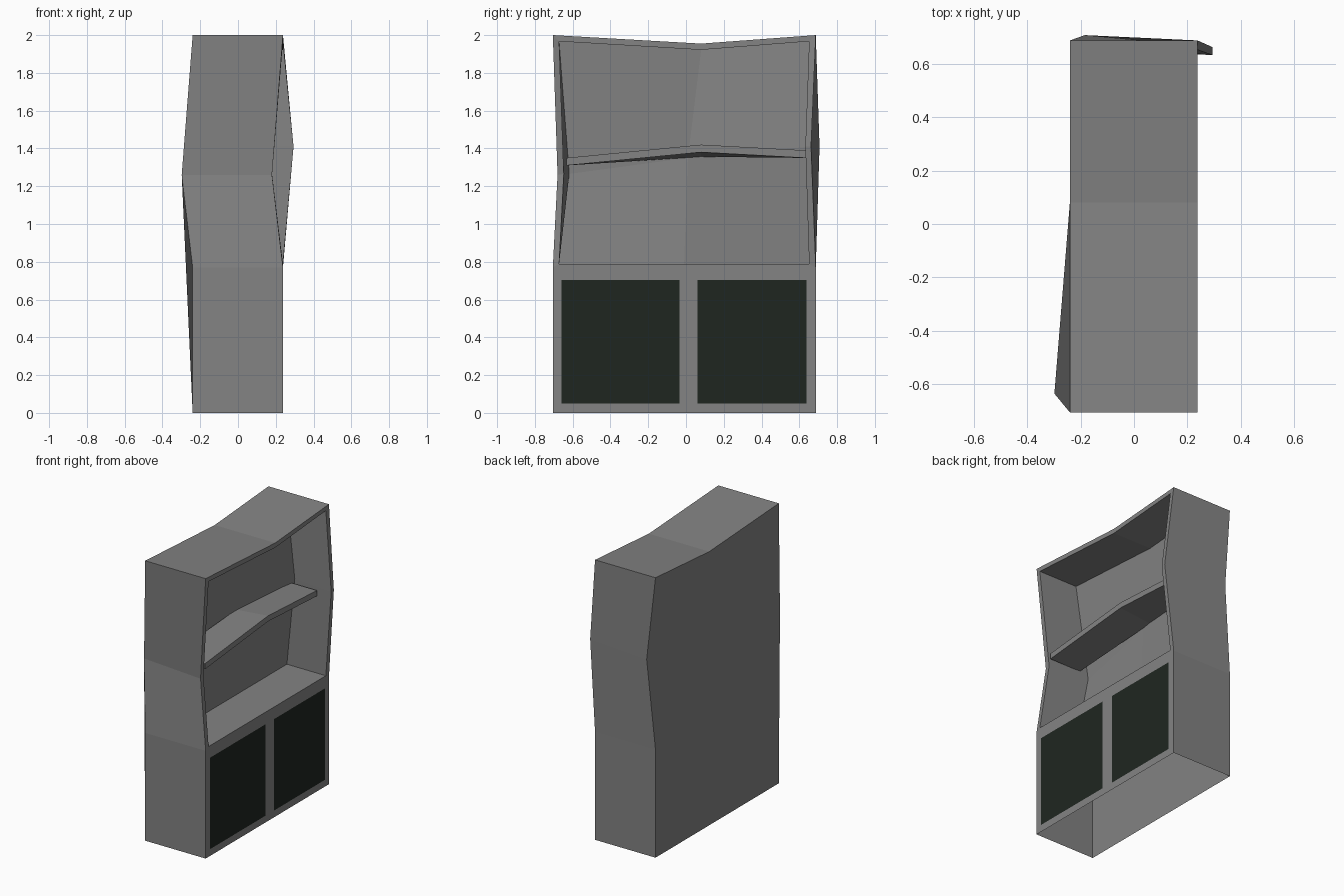
import bpy, bmesh

if "Cube" in bpy.data.objects:
    bpy.data.objects.remove(bpy.data.objects["Cube"])

FRONT, BACK, CAVITY = 0.238, -0.24, -0.07


def make_material(name, color):
    mat = bpy.data.materials.new(name)
    mat.diffuse_color = (*color, 1)
    mat.use_nodes = True
    mat.node_tree.nodes["Principled BSDF"].inputs["Base Color"].default_value = mat.diffuse_color
    return mat


def make_object(name, bm, material):
    mesh = bpy.data.meshes.new(name)
    bm.normal_update()
    bm.to_mesh(mesh)
    bm.free()
    ob = bpy.data.objects.new(name, mesh)
    bpy.context.collection.objects.link(ob)
    mesh.materials.append(material)
    return ob


grey = make_material("mid_grey", (0.228, 0.228, 0.228))
dark = make_material("dark_green", (0.0135, 0.0193, 0.0143))

# Outlines as (y, z, x shift, twist); the middle of each side is bent and twisted
outer = [(-0.01, 0.77, 0, 0), (-0.705, 0.77, 0, 0), (-0.68, 1.26, -0.058, 1), (-0.705, 2, 0, 0),
         (0.08, 1.955, 0, 0), (0.687, 2, 0, 0), (0.662, 1.41, 0.056, 1), (0.687, 0.77, 0, 0)]
inner = [(-0.01, 0.788, 0, 0), (-0.672, 0.788, 0, 0), (-0.647, 1.265, -0.058, 1), (-0.672, 1.967, 0, 0),
         (0.08, 1.922, 0, 0), (0.652, 1.967, 0, 0), (0.632, 1.41, 0.056, 1), (0.652, 0.788, 0, 0)]


def ring(bm, outline, x):
    return [bm.verts.new((x + dx, y + t * 0.094 * (FRONT - x), z)) for y, z, dx, t in outline]


def bridge(bm, a, b, indices):
    for i in indices:
        j = (i + 1) % len(a)
        bm.faces.new((a[i], a[j], b[j], b[i]))


# Cabinet shell, open underneath
bm = bmesh.new()
of, ob = ring(bm, outer, FRONT), ring(bm, outer, BACK)
nf, nb = ring(bm, inner, FRONT), ring(bm, inner, CAVITY)
bridge(bm, ob, of, range(1, 7))      # sides and top
bridge(bm, of, nf, range(8))         # front rim
bridge(bm, nf, nb, range(8))         # recess walls
center = bm.verts.new((CAVITY, 0.01, 1.35))
for i in (0, 2, 4, 6):               # recess back in four panels
    bm.faces.new((nb[i], nb[i + 1], nb[(i + 2) % 8], center))
ff = [bm.verts.new((FRONT, y, 0)) for y in (-0.705, 0.687)]
fb = [bm.verts.new((BACK, y, 0)) for y in (-0.705, 0.687)]
bm.faces.new((ff[0], ff[1], of[7], of[0], of[1]))
bm.faces.new((fb[0], ff[0], of[1], ob[1]))
bm.faces.new((ff[1], fb[1], ob[7], of[7]))
bm.faces.new([fb[1], fb[0]] + ob[1:])   # back as one slightly warped panel
bm.verts.remove(ob[0]) if not ob[0].link_faces else None
bmesh.ops.recalc_face_normals(bm, faces=bm.faces)
make_object("cabinet", bm, grey)

# Crooked shelf
bm = bmesh.new()
sections = []
for y, z, drop in ((-0.632, 1.31, 0), (0.08, 1.38, 0.024), (0.632, 1.35, 0)):
    sections.append([bm.verts.new(p) for p in (
        (0.182, y, z), (0.182, y, z + 0.04),
        (CAVITY, y, z + 0.04 - drop), (CAVITY, y, z - drop))])
for a, b in zip(sections, sections[1:]):
    bridge(bm, a, b, range(4))
bm.faces.new(sections[0])
bm.faces.new(sections[-1])
bmesh.ops.recalc_face_normals(bm, faces=bm.faces)
make_object("shelf", bm, grey)

# Dark cupboard doors
for name, y0, y1 in (("left_door", -0.658, -0.035), ("right_door", 0.062, 0.637)):
    bm = bmesh.new()
    bm.faces.new([bm.verts.new((FRONT + 0.002, y, z))
                  for y, z in ((y0, 0.05), (y1, 0.05), (y1, 0.703), (y0, 0.703))])
    make_object(name, bm, dark)
